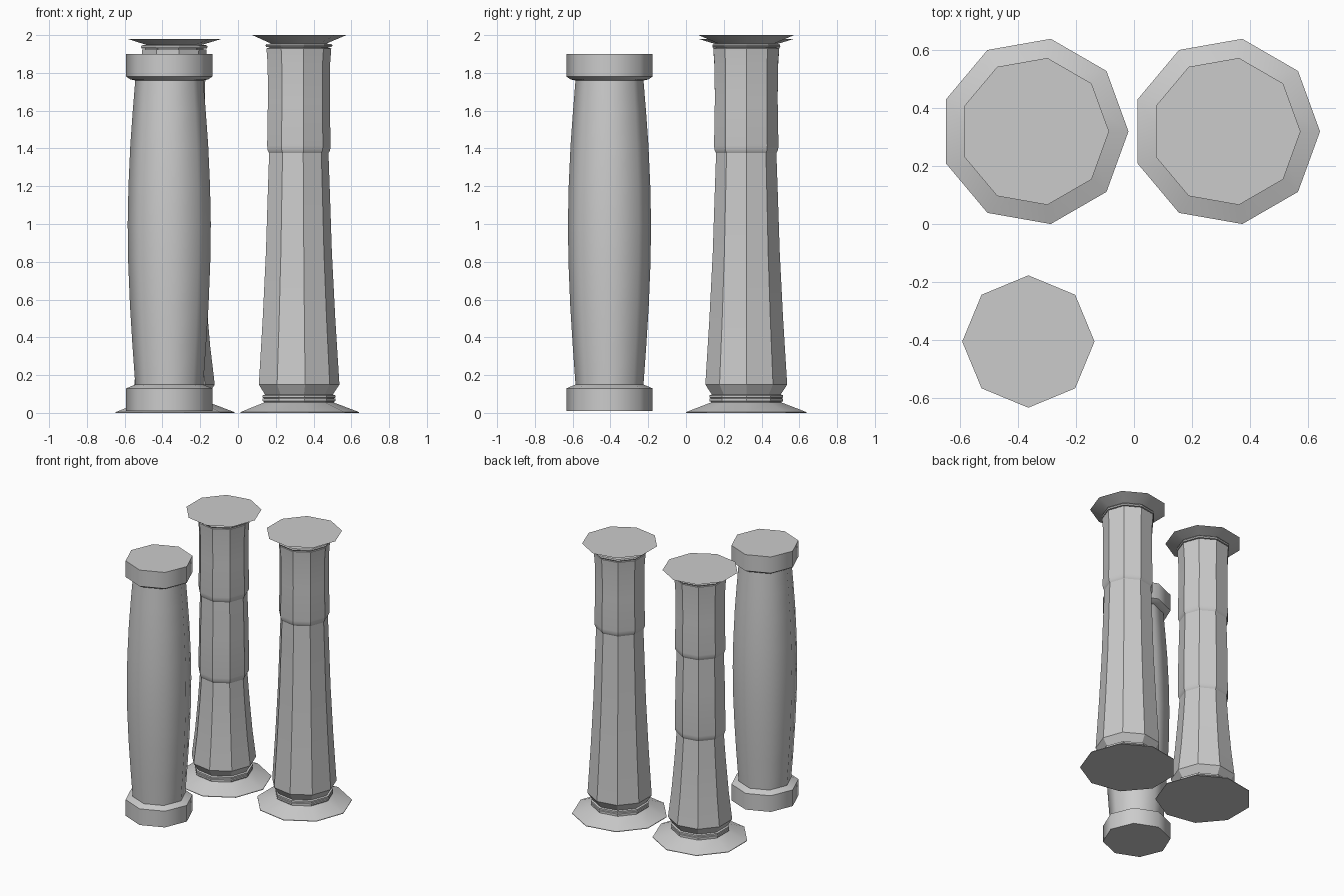
import bpy, bmesh
from math import cos, sin, pi, radians

if "Cube" in bpy.data.objects:
    bpy.data.objects.remove(bpy.data.objects["Cube"])


def lathe(name, profile, sides, centre, angle):
    """Closed polygonal turning from (radius, z) points, bottom to top."""
    bm = bmesh.new()
    rings = []
    for r, z in profile:
        rings.append([bm.verts.new((r * cos(2 * pi * i / sides),
                                    r * sin(2 * pi * i / sides), z))
                      for i in range(sides)])
    for a, b in zip(rings, rings[1:]):
        for i in range(sides):
            j = (i + 1) % sides
            bm.faces.new((a[i], a[j], b[j], b[i]))
    bm.faces.new(rings[0][::-1])
    bm.faces.new(rings[-1])
    mesh = bpy.data.meshes.new(name)
    bm.to_mesh(mesh)
    bm.free()
    ob = bpy.data.objects.new(name, mesh)
    ob.location = (centre[0], centre[1], 0)
    bpy.context.collection.objects.link(ob)
    bpy.ops.object.select_all(action='DESELECT')
    ob.select_set(True)
    bpy.context.view_layer.objects.active = ob
    bpy.ops.object.shade_smooth_by_angle(angle=radians(angle))
    return ob


def joint(z):
    """Rounded step where one column section overlaps the one below."""
    return [(0.162, z - 0.005), (0.165, z), (0.171, z + 0.012), (0.173, z + 0.035)]


# Flared foot with two thin rings, shared by both tall columns
foot = [(0.324, 0), (0.324, 0.004), (0.19, 0.055), (0.19, 0.06),
        (0.198, 0.062), (0.198, 0.075), (0.191, 0.078),
        (0.198, 0.081), (0.198, 0.093), (0.185, 0.097),
        (0.22, 0.15)]


def capital(ring_z, flare_z, top_z):
    """Neck, thin ring and flared top."""
    return [(0.177, ring_z - 0.005), (0.16, ring_z - 0.003), (0.16, ring_z),
            (0.178, ring_z + 0.002), (0.183, ring_z + 0.01), (0.178, ring_z + 0.018),
            (0.15, ring_z + 0.02), (0.15, flare_z), (0.257, top_z)]


# Tall column in two sections
lathe("two_section_column",
      foot + [(0.198, 0.5), (0.18, 0.85), (0.17, 1.15)] + joint(1.38)
      + [(0.169, 1.65), (0.17, 1.84)] + capital(1.935, 1.955, 2.0),
      9, (0.317, 0.319), 30)

# Tall column in three sections
lathe("three_section_column",
      foot + [(0.196, 0.35), (0.176, 0.58)] + joint(0.78)
      + [(0.17, 1.1)] + joint(1.38)
      + [(0.169, 1.65), (0.17, 1.82)] + capital(1.928, 1.948, 1.98),
      9, (-0.343, 0.319), 30)

# Bulging octagonal column with block base and cap
lathe("bulging_column",
      [(0.228, 0.01), (0.228, 0.13), (0.18, 0.15),
       (0.195, 0.36), (0.208, 0.57), (0.217, 0.79), (0.22, 1.0),
       (0.216, 1.2), (0.206, 1.42), (0.193, 1.6), (0.18, 1.76),
       (0.205, 1.765), (0.228, 1.78), (0.228, 1.9)],
      8, (-0.364, -0.405), 50)
